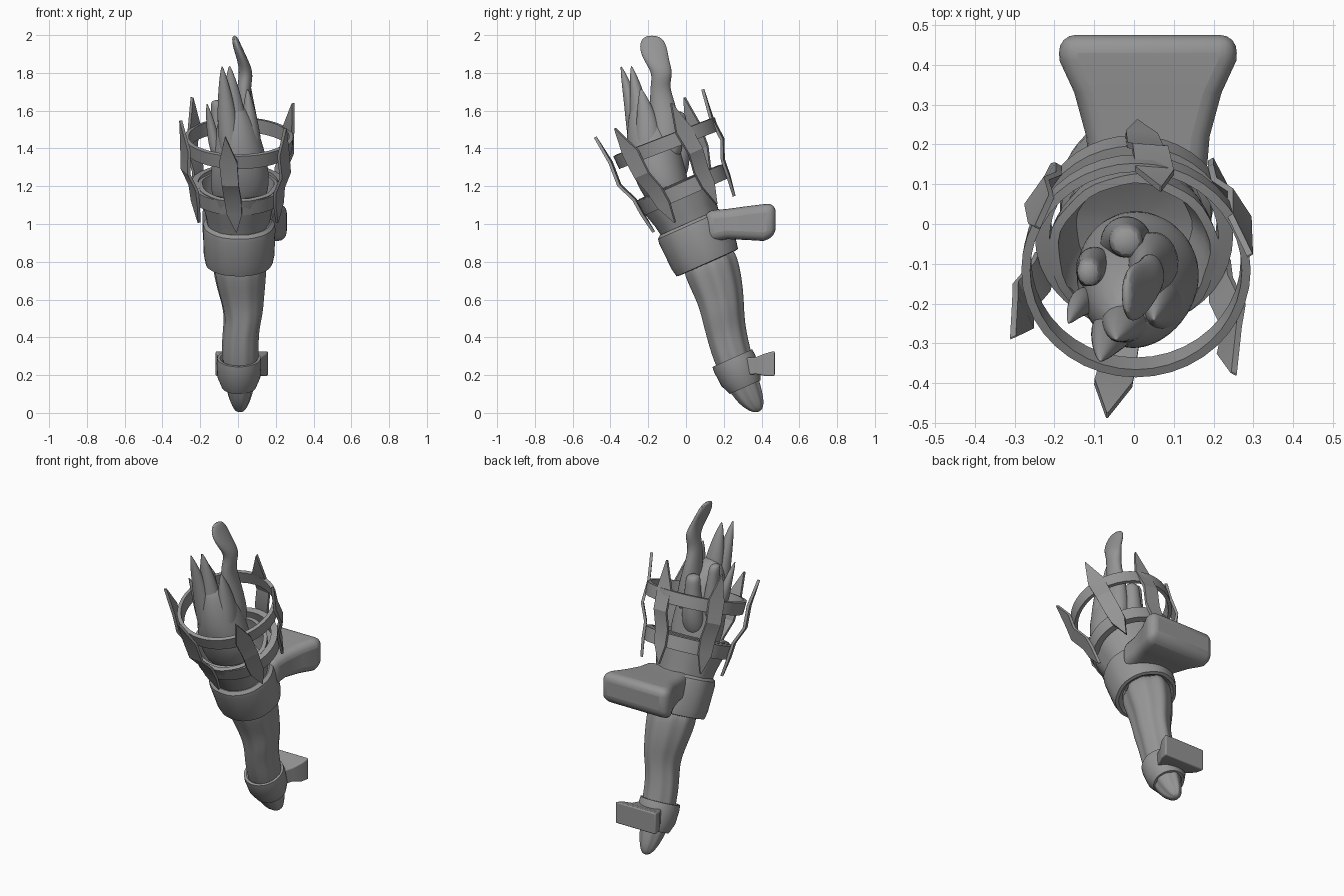
import bpy, bmesh, math
from mathutils import Matrix, Vector

if "Cube" in bpy.data.objects:
    bpy.data.objects.remove(bpy.data.objects["Cube"])

# Single stone-grey colour
GREY = (.3, .3, .3, 1)
mat = bpy.data.materials.new("stone_grey")
mat.use_nodes = True
mat.diffuse_color = GREY
for node in mat.node_tree.nodes:
    if node.type == 'BSDF_PRINCIPLED':
        node.inputs["Base Color"].default_value = GREY

LEAN = math.radians(24)


def frame(x, y, z, lean=LEAN):
    """Local frame leaning forward about the x axis."""
    return Matrix.Translation((x, y, z)) @ Matrix.Rotation(lean, 4, 'X')


def finish(name, bm, angle):
    bmesh.ops.recalc_face_normals(bm, faces=bm.faces)
    mesh = bpy.data.meshes.new(name)
    bm.to_mesh(mesh)
    bm.free()
    obj = bpy.data.objects.new(name, mesh)
    bpy.context.collection.objects.link(obj)
    mesh.materials.append(mat)
    bpy.ops.object.select_all(action='DESELECT')
    bpy.context.view_layer.objects.active = obj
    obj.select_set(True)
    bpy.ops.object.shade_smooth_by_angle(angle=math.radians(angle))
    return obj


def skin(name, rings, loop=False, angle=40):
    """Join rings of points; wrap around when loop is set, otherwise cap the ends."""
    bm = bmesh.new()
    rows = [[bm.verts.new(p) for p in ring] for ring in rings]
    pairs = list(zip(rows, rows[1:]))
    if loop:
        pairs.append((rows[-1], rows[0]))
    else:
        bm.faces.new(rows[0])
        bm.faces.new(rows[-1])
    for a, b in pairs:
        for i in range(len(a)):
            j = (i + 1) % len(a)
            bm.faces.new((a[i], a[j], b[j], b[i]))
    return finish(name, bm, angle)


def circle(rx, ry, count, ripple=0):
    pts = []
    for i in range(count):
        t = math.tau * i / count
        k = 1 + ripple * (math.sin(5 * t) + math.sin(9 * t + 1))
        pts.append(Vector((rx * k * math.cos(t), ry * k * math.sin(t), 0)))
    return pts


def lathe(name, where, profile, loop=True, count=40, ripple=0):
    """Revolve (radius, height) points in a leaning frame."""
    rings = [[where @ (p + Vector((0, 0, h))) for p in circle(r, r, count, ripple)]
             for r, h in profile]
    return skin(name, rings, loop)


def tube(name, path, lean=0, count=10, ripple=0):
    """Rounded body through (x, y, z, x radius, y radius) sections."""
    rings = [[frame(x, y, z, lean) @ p for p in circle(rx, ry, count, ripple)]
             for x, y, z, rx, ry in path]
    obj = skin(name, rings, angle=60)
    sub = obj.modifiers.new("smooth", 'SUBSURF')
    sub.levels = sub.render_levels = 2
    return obj


# Gnarled wooden handle
tube("handle", [(.01, .385, .005, .02, .02), (.01, .36, .04, .045, .055),
                (.01, .32, .11, .07, .08), (.01, .25, .27, .1, .1),
                (.012, .21, .42, .092, .105), (.03, .195, .52, .1, .115),
                (.018, .18, .62, .118, .125), (.008, .14, .74, .14, .145),
                (.005, .1, .86, .14, .145)],
     lean=.35, count=32, ripple=.035)

# Lower cuff, upper collar and fire bowl
lathe("lower_cuff", frame(.005, .245, .29),
      [(.115, 0), (.118, -.03), (.113, -.11), (.09, -.168), (.075, -.168), (.08, -.02), (.1, 0)])
lathe("upper_collar", frame(.005, .02, 1),
      [(.17, .01), (.188, -.005), (.192, -.03), (.187, -.18), (.178, -.225),
       (.16, -.228), (.13, -.2), (.13, 0)], ripple=.006)
lathe("fire_bowl", frame(0, .02, 1),
      [(.16, -.03), (.175, .06), (.2, .15), (.212, .225), (.19, .23),
       (.175, .15), (.145, .08), (.03, .05)], loop=False, ripple=.012)

# Two iron hoops of the cage
lathe("lower_hoop", frame(0, -.015, 1.18),
      [(.243, -.04), (.249, .04), (.212, .045), (.207, -.04)])
lathe("upper_hoop", frame(.005, -.103, 1.427, math.radians(21)),
      [(.283, -.037), (.288, .037), (.266, .04), (.263, -.037)])

# Six bent prongs with pointed ends: radius, height, half width
PRONG = [(.225, -.14, .002), (.242, -.03, .04), (.25, .06, .045), (.293, .16, .045),
         (.287, .29, .048), (.308, .445, .002)]
cage = frame(0, -.015, 1.18)
for number, heading in enumerate((31, 85, 147, 205, 265, 329)):
    turn = cage @ Matrix.Rotation(math.radians(heading), 4, 'Z')
    bars = []
    for r, h, w in PRONG:
        drift = .09 * h
        bars.append([turn @ Vector((r + d, s * w - drift, h))
                     for d, s in ((0, -1), (0, 1), (.016, 1), (.016, -1))])
    skin("cage_prong_%d" % (number + 1), bars, angle=25)

# Flame body and its tall curling tongue
tube("flame_body", [(0, -.06, 1.06, .11, .11), (.01, -.11, 1.18, .165, .14),
                    (.01, -.155, 1.31, .155, .15), (0, -.175, 1.44, .13, .145),
                    (-.01, -.2, 1.55, .1, .11), (-.02, -.24, 1.64, .04, .05)], count=14)
tube("flame_curl", [(.05, -.1, 1.33, .08, .1), (.045, -.105, 1.5, .065, .085),
                    (.03, -.125, 1.65, .042, .07), (.032, -.14, 1.73, .038, .052),
                    (.045, -.122, 1.8, .04, .058), (.025, -.16, 1.87, .03, .072),
                    (-.005, -.175, 1.94, .026, .08), (-.02, -.18, 2, .014, .05)])


def tongue(name, base, tip, rx, ry, end=.04):
    """Flame lick that swells low and bends toward its tip; end sets how blunt it is."""
    base, tip = Vector(base), Vector(tip)
    path = []
    for t, k in ((0, .8), (.3, 1), (.6, .75), (.85, .4), (1, 0)):
        p = base.lerp(tip, t)
        p.y += .02 * math.sin(t * math.pi)
        k = max(k, end)
        path.append((p.x, p.y, p.z, rx * k, ry * k))
    tube(name, path)


# Smaller flame licks
tongue("flame_lick_front", (-.03, -.24, 1.3), (-.085, -.345, 1.84), .065, .06)
tongue("flame_lick_middle", (0, -.24, 1.35), (-.045, -.29, 1.84), .075, .065)
tongue("flame_lick_left", (.08, -.2, 1.3), (.05, -.24, 1.72), .06, .08)
tongue("flame_lick_right", (-.09, -.13, 1.25), (-.115, -.125, 1.66), .055, .065, .6)
tongue("flame_lick_back", (-.02, -.07, 1.2), (-.02, -.045, 1.6), .075, .075, .6)
tongue("flame_lick_hook", (-.11, -.19, 1.35), (-.165, -.25, 1.64), .035, .04)


def bracket(name, x, sections, soft):
    """Flared block from (y, half width, bottom, top) sections."""
    rings = [[Vector((x + s * w, y, z)) for s, z in ((-1, lo), (1, lo), (1, hi), (-1, hi))]
             for y, w, lo, hi in sections]
    obj = skin(name, rings)
    bev = obj.modifiers.new("soft_edges", 'BEVEL')
    bev.width = soft
    bev.segments = 4


# Wall mounts on the back
bracket("upper_wall_mount", .035, [(.1, .145, .9, 1.07), (.22, .155, .92, 1.08),
                                   (.33, .185, .915, 1.095), (.41, .222, .91, 1.105),
                                   (.475, .226, .935, 1.11)], .045)
bracket("lower_wall_mount", .02, [(.3, .07, .2, .29), (.37, .1, .205, .295),
                                  (.42, .13, .195, .315), (.47, .14, .195, .328)], .008)
